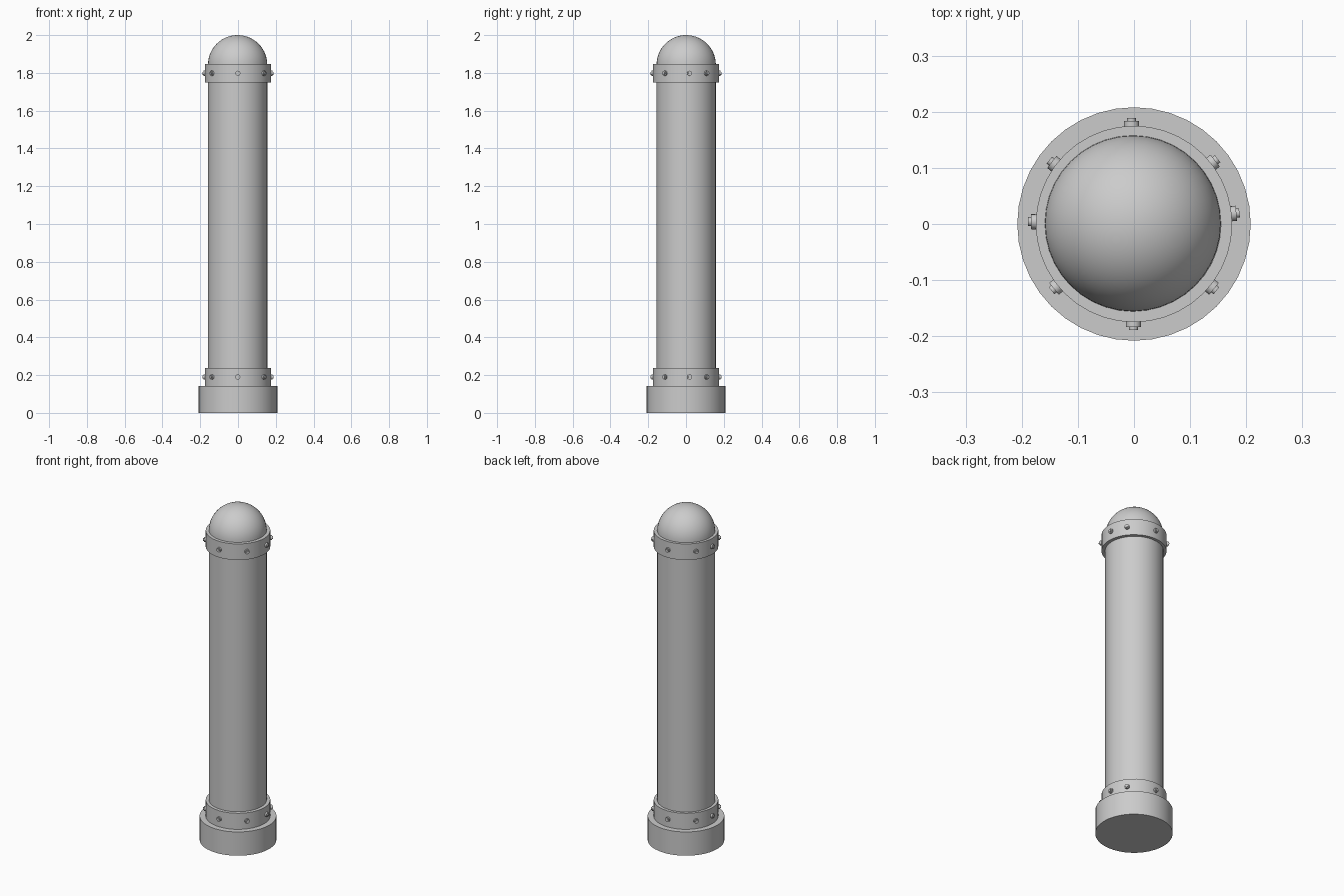
import bpy, bmesh, math
from mathutils import Matrix, Vector

if "Cube" in bpy.data.objects:
    bpy.data.objects.remove(bpy.data.objects["Cube"])

def finish(bm, name):
    bmesh.ops.recalc_face_normals(bm, faces=bm.faces)
    me = bpy.data.meshes.new(name)
    bm.to_mesh(me)
    bm.free()
    ob = bpy.data.objects.new(name, me)
    bpy.context.collection.objects.link(ob)
    bpy.ops.object.select_all(action='DESELECT')
    ob.select_set(True)
    bpy.context.view_layer.objects.active = ob
    bpy.ops.object.shade_smooth_by_angle(angle=math.radians(35))
    return ob

def lathe(name, profile, sides=40, closed=False, centre=(0, 0)):
    """Revolve (radius, z) points around the vertical axis."""
    bm = bmesh.new()
    vs = [bm.verts.new((r, 0, z)) for r, z in profile]
    pairs = list(zip(vs, vs[1:])) + ([(vs[-1], vs[0])] if closed else [])
    edges = [bm.edges.new(p) for p in pairs]
    bmesh.ops.spin(bm, geom=vs + edges, cent=(0, 0, 0), axis=(0, 0, 1),
                   angle=math.tau, steps=sides, use_duplicate=False)
    bmesh.ops.remove_doubles(bm, verts=bm.verts, dist=1e-5)
    bmesh.ops.translate(bm, verts=bm.verts, vec=(*centre, 0))
    return finish(bm, name)

# Foot plinth
lathe("base", [(0, 0), (0.208, 0), (0.208, 0.142), (0, 0.142)])

# Plain shaft and the dome that caps it
offset = (-0.002, 0.001)
lathe("shaft", [(0, 0.14), (0.157, 0.14), (0.157, 1.843), (0, 1.843)], centre=offset)
arc = [(0.157 * math.cos(a), 1.843 + 0.157 * math.sin(a))
       for a in (math.pi / 2 * i / 14 for i in range(14))]
lathe("dome_cap", [(0, 1.843)] + arc + [(0, 2.0)], centre=offset)

# Studs: a flat washer with a narrower head, pointing outwards
STUD_ANGLES = [6, 38, 91.4, 143, 178.7, 219, 269.7, 321]

def studs(name, z):
    bm = bmesh.new()
    for deg in STUD_ANGLES:
        a = math.radians(deg)
        d = Vector((math.cos(a), math.sin(a), 0))
        turn = d.to_track_quat('Z', 'Y').to_matrix().to_4x4()
        for radius, r0, r1 in ((0.0135, 0.168, 0.1835), (0.008, 0.18, 0.189)):
            pos = Matrix.Translation(d * (r0 + r1) / 2 + Vector((0, 0, z)))
            bmesh.ops.create_cone(bm, cap_ends=True, segments=16, radius1=radius,
                                  radius2=radius, depth=r1 - r0, matrix=pos @ turn)
    finish(bm, name)

# Collars with their studs
for label, z0 in (("lower", 0.142), ("upper", 1.75)):
    z1 = z0 + 0.096
    lathe(label + "_collar", [(0.155, z0), (0.175, z0), (0.175, z1), (0.155, z1)],
          closed=True)
    studs(label + "_studs", z0 + 0.048)
